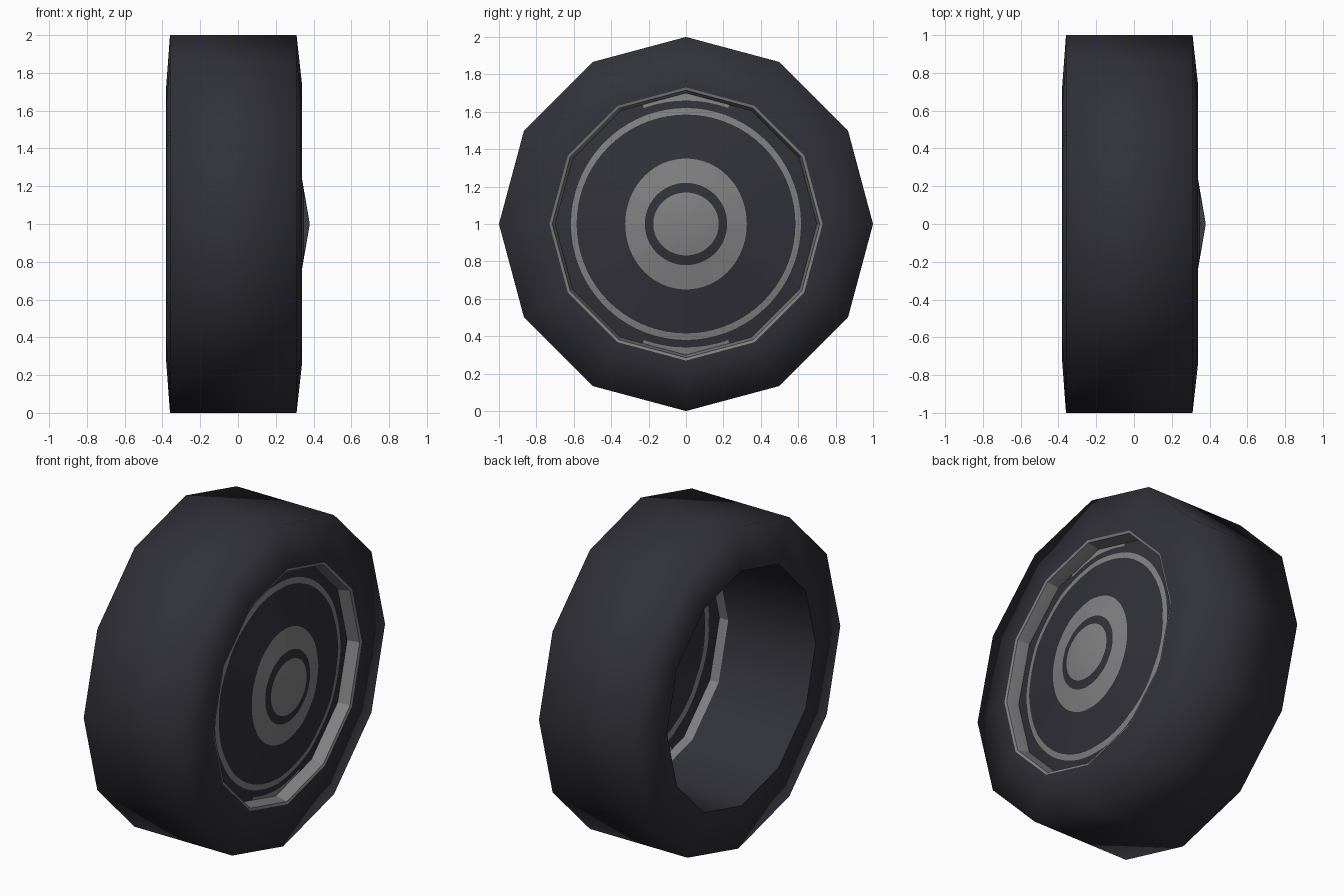
import bpy, math

if "Cube" in bpy.data.objects:
    bpy.data.objects.remove(bpy.data.objects["Cube"])

SIDES = 12      # low-poly wheel
FINE = 72       # finer division for the painted circles on the cap


def material(name, rgb):
    m = bpy.data.materials.new(name)
    m.diffuse_color = (*rgb, 1)
    m.use_nodes = True
    m.node_tree.nodes["Principled BSDF"].inputs["Base Color"].default_value = m.diffuse_color
    return m


rubber = material("dark_rubber", (0.031, 0.031, 0.041))
metal = material("grey_metal", (0.22, 0.22, 0.22))


def make(name, verts, faces, mats, ids=None, angle=89):
    me = bpy.data.meshes.new(name)
    me.from_pydata(verts, [], faces)
    ob = bpy.data.objects.new(name, me)
    bpy.context.collection.objects.link(ob)
    for m in mats:
        me.materials.append(m)
    if ids:
        for p, i in zip(me.polygons, ids):
            p.material_index = i
    bpy.ops.object.select_all(action='DESELECT')
    ob.select_set(True)
    bpy.context.view_layer.objects.active = ob
    bpy.ops.object.shade_smooth_by_angle(angle=math.radians(angle))
    return ob


def point(x, r, a):
    return (x, r * math.sin(a), 1 + r * math.cos(a))


def strip_faces(rings, n):
    return [(i * n + k, (i + 1) * n + k, (i + 1) * n + (k + 1) % n, i * n + (k + 1) % n)
            for i in range(rings - 1) for k in range(n)]


def lathe(name, profile, mat, angle):
    verts = [point(x, r, math.tau * k / SIDES) for x, r in profile for k in range(SIDES)]
    return make(name, verts, strip_faces(len(profile), SIDES), [mat], angle=angle)


# Tire: inner wall, sidewall, tread, sidewall
lathe("tire", [(0.20, 0.70), (-0.38, 0.73), (-0.36, 1.0), (0.31, 1.0), (0.34, 0.73)], rubber, 89)

# Metal rim lip lining the outer opening
lathe("rim", [(0.34, 0.73), (0.335, 0.715), (0.26, 0.70), (0.20, 0.70)], metal, 25)

# Shallow twelve-sided conical cap with painted rings
radii = [(0.70, 0.70), (0.66, 0.66), (0.615, 0.62), (0.585, 0.585),
         (0.325, 0.35), (0.22, 0.22), (0.175, 0.168)]   # (across, up), first is the rim edge
ring_colours = [0, 0, 1, 0, 1, 0]
APEX, EDGE, R = 0.38, 0.26, 0.70
half = math.pi / SIDES
verts = []
for j, (ry, rz) in enumerate(radii):
    for k in range(FINE):
        a = math.tau * k / FINE
        c = math.cos(a % (2 * half) - half) / math.cos(half)   # 12-gon gauge
        r = R / c if j == 0 else math.hypot(ry * math.sin(a), rz * math.cos(a))
        verts.append(point(APEX - (APEX - EDGE) * r * c / R, r, a))
faces = strip_faces(len(radii), FINE)
ids = []
for i in range(len(radii) - 1):
    for k in range(FINE):
        a = (k + 0.5) * 360 / FINE
        off = min(a % 180, 180 - a % 180)
        # outermost band is bare metal only near the top and bottom
        ids.append(1 if i == 0 and off < 21 else ring_colours[i])
verts.append((APEX, 0, 1))
last = (len(radii) - 1) * FINE
for k in range(FINE):
    faces.append((last + k, len(verts) - 1, last + (k + 1) % FINE))
    ids.append(1)
make("wheel_cap", verts, faces, [rubber, metal], ids, 60)
